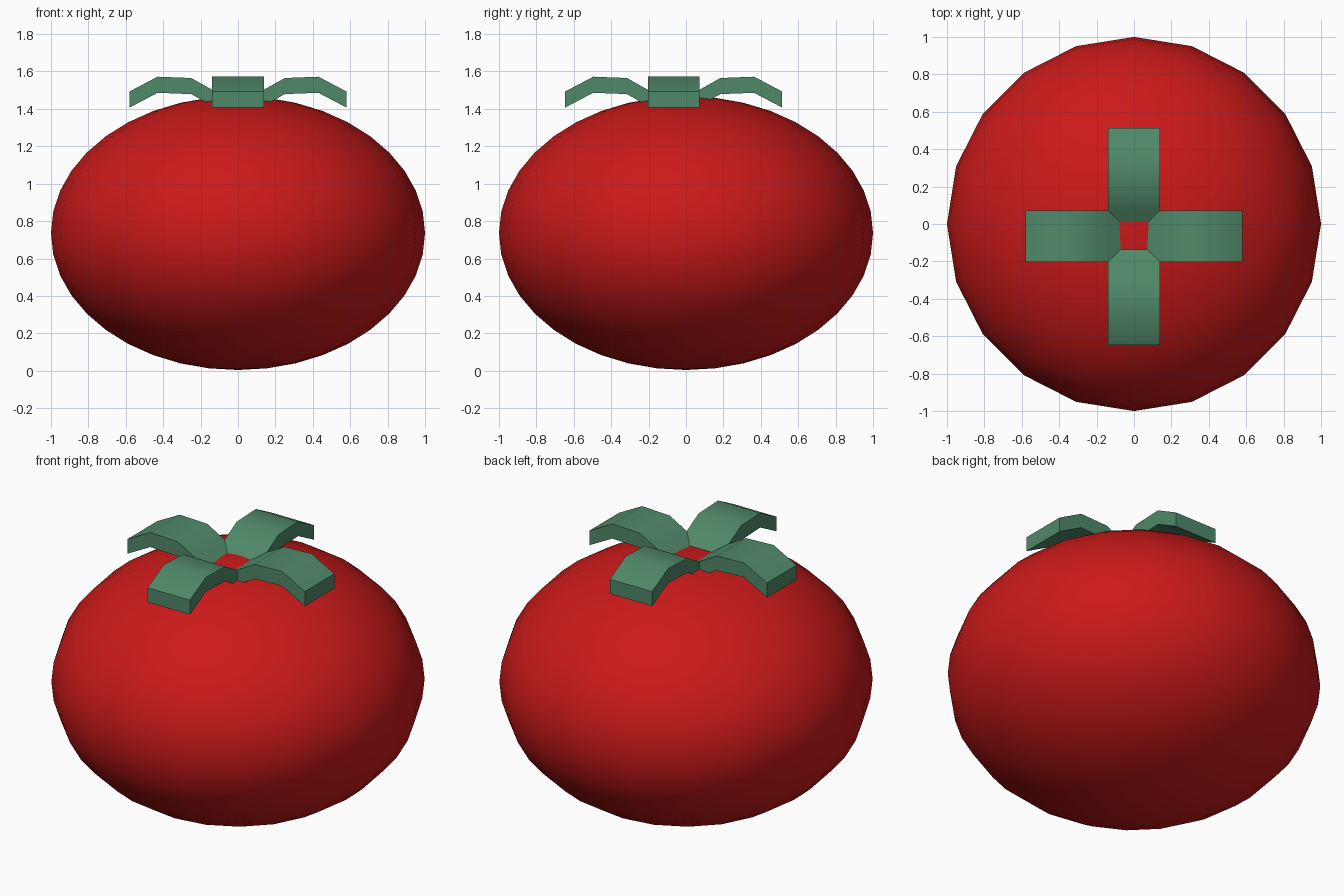
import bpy, bmesh, math
from mathutils import Matrix, Vector

if "Cube" in bpy.data.objects:
    bpy.data.objects.remove(bpy.data.objects["Cube"])


def colour(obj, name, rgb):
    mat = bpy.data.materials.new(name)
    mat.diffuse_color = (*rgb, 1)
    mat.use_nodes = True
    mat.node_tree.nodes["Principled BSDF"].inputs["Base Color"].default_value = mat.diffuse_color
    obj.data.materials.append(mat)


# Fruit body: squashed 20-sided sphere
bpy.ops.mesh.primitive_uv_sphere_add(segments=20, ring_count=20, radius=1, location=(0, 0, 0.736))
fruit = bpy.context.object
fruit.name = "fruit"
fruit.scale = (1, 1, 0.732)
bpy.ops.object.transform_apply(location=False, rotation=False, scale=True)
bpy.ops.object.shade_smooth()
colour(fruit, "red", (0.6, 0.01, 0.01))

# Leafy cap: four arched leaves meeting in a dimple sunk into the fruit
HALF_WIDTH = 0.138
THICKNESS = 0.086
PROFILE = [(0.138, 1.502), (0.25, 1.565), (0.43, 1.572), (0.58, 1.493)]

bm = bmesh.new()
for i in range(4):
    turn = Matrix.Rotation(i * math.pi / 2, 3, 'Z')
    rows = [[bm.verts.new(turn @ Vector((r, s * HALF_WIDTH, z))) for s in (-1, 1)]
            for r, z in PROFILE]
    centre = bm.verts.new((0, 0, 1.415))
    bm.faces.new((centre, *rows[0]))
    for a, b in zip(rows, rows[1:]):
        bm.faces.new((a[0], b[0], b[1], a[1]))
bmesh.ops.remove_doubles(bm, verts=bm.verts, dist=0.001)
bmesh.ops.recalc_face_normals(bm, faces=bm.faces)

# Thicken straight down
ext = bmesh.ops.extrude_face_region(bm, geom=bm.faces[:])
lower = [g for g in ext["geom"] if isinstance(g, bmesh.types.BMVert)]
bmesh.ops.translate(bm, verts=lower, vec=(0, 0, -THICKNESS))
bmesh.ops.recalc_face_normals(bm, faces=bm.faces)

mesh = bpy.data.meshes.new("leaf_cap")
bm.to_mesh(mesh)
bm.free()
cap = bpy.data.objects.new("leaf_cap", mesh)
cap.location = (0, -0.066, 0)
bpy.context.collection.objects.link(cap)
bpy.ops.object.select_all(action='DESELECT')
cap.select_set(True)
bpy.context.view_layer.objects.active = cap
bpy.ops.object.shade_smooth_by_angle(angle=math.radians(40))
colour(cap, "leaf_green", (0.08, 0.25, 0.14))
